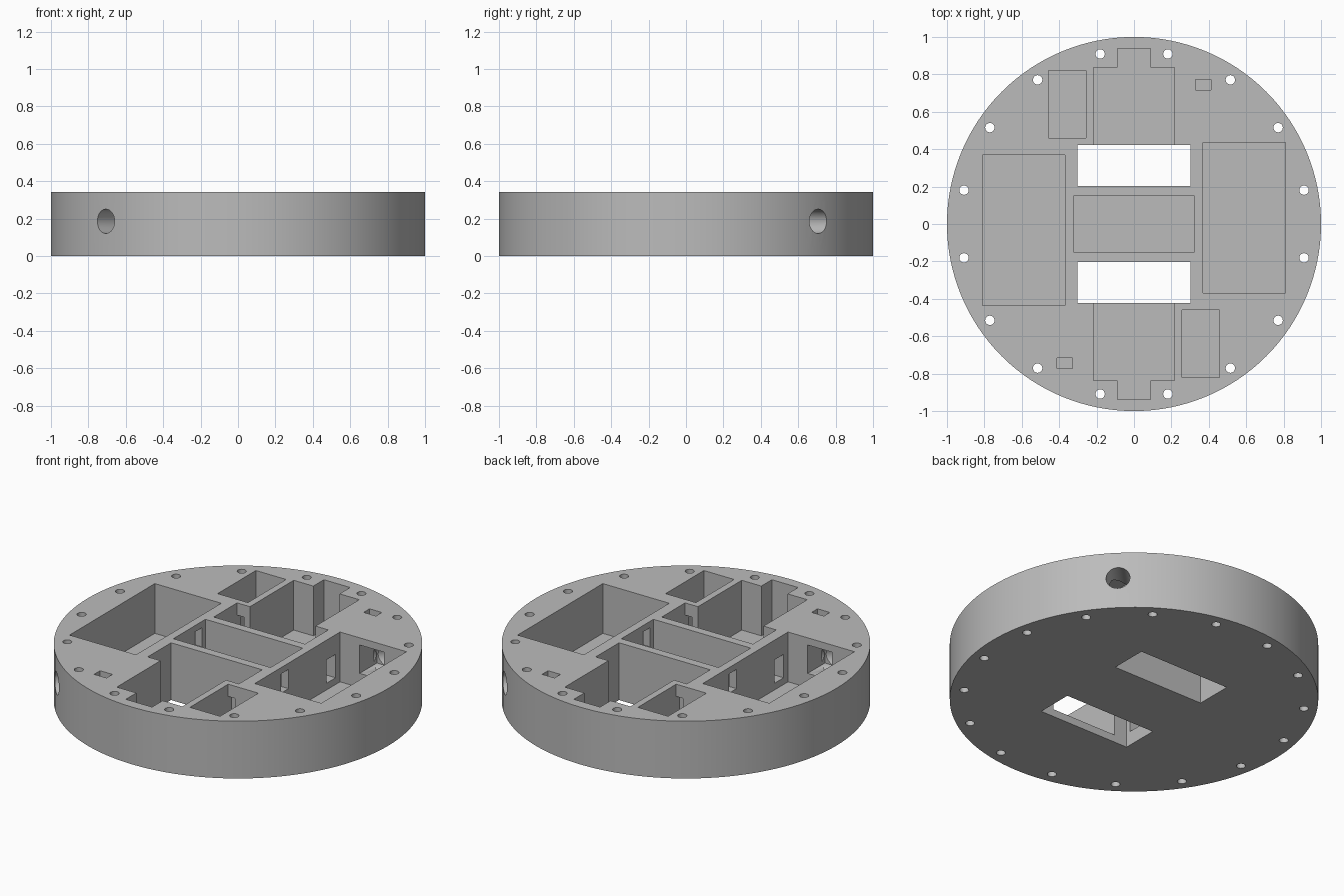
import bpy
from math import pi, sin, cos, radians
from mathutils import Vector

default = bpy.data.objects.get("Cube")
if default:
    bpy.data.objects.remove(default, do_unlink=True)

HEIGHT = 0.343
FLOOR = 0.045
TOP = HEIGHT + 0.1

grey = bpy.data.materials.new("plain_grey")
grey.use_nodes = True
grey.diffuse_color = (0.5, 0.5, 0.5, 1)
grey.node_tree.nodes["Principled BSDF"].inputs["Base Color"].default_value = (0.5, 0.5, 0.5, 1)

cutters = []


def cylinder(name, radius, depth, location, sides, rotation=(0, 0, 0)):
    bpy.ops.mesh.primitive_cylinder_add(vertices=sides, radius=radius, depth=depth,
                                        location=location, rotation=rotation)
    obj = bpy.context.object
    obj.name = name
    return obj


def box_pair(name, x, y, z=(FLOOR, TOP)):
    """Box cutter between limits, with its half-turn twin."""
    for sign in (1, -1):
        centre = Vector((sign * sum(x) / 2, sign * sum(y) / 2, sum(z) / 2))
        bpy.ops.mesh.primitive_cube_add(size=1, location=centre)
        obj = bpy.context.object
        obj.name = name
        obj.scale = (x[1] - x[0], y[1] - y[0], z[1] - z[0])
        cutters.append(obj)


# Solid round base
base = cylinder("round_chassis", 1, HEIGHT, (0, 0, HEIGHT / 2), 128)
base.data.materials.append(grey)

# Pockets open at the top
box_pair("side_pocket", (0.37, 0.81), (-0.37, 0.437))
box_pair("drive_pocket", (-0.217, 0.217), (0.40, 0.837))
box_pair("drive_notch", (-0.087, 0.087), (0.80, 0.937))
box_pair("small_pocket", (-0.457, -0.257), (0.46, 0.822))
box_pair("switch_slot", (0.33, 0.412), (0.717, 0.773), (HEIGHT - 0.1, TOP))

# Windows right through the floor
box_pair("floor_window", (-0.302, 0.302), (0.202, 0.423), (-0.1, TOP))

# Central pocket (only one, so drop its twin)
box_pair("centre_pocket", (-0.322, 0.322), (-0.152, 0.152))
bpy.data.objects.remove(cutters.pop(), do_unlink=True)

# Passages through the inner walls
box_pair("window_passage", (0.28, 0.39), (0.31, 0.395), (0.085, 0.225))
box_pair("centre_passage", (0.30, 0.39), (-0.12, -0.05), (0.19, 0.305))
box_pair("corner_passage", (0.257, 0.302), (-0.48, -0.40), (0.09, 0.27))
box_pair("port_passage", (0.50, 0.66), (0.42, 0.60), (0.13, 0.30))

# Round ports in the rim
for angle in (radians(45), radians(225)):
    cutters.append(cylinder("rim_port", 0.065, 0.32,
                            (0.92 * cos(angle), 0.92 * sin(angle), 0.186),
                            32, (0, pi / 2, angle)))

# Ring of screw holes
for i in range(16):
    angle = (i + 0.5) * pi / 8
    cutters.append(cylinder("screw_hole", 0.025, 1,
                            (0.927 * cos(angle), 0.927 * sin(angle), 0), 20))

# Cut everything out of the base
for cutter in cutters:
    cutter.hide_render = True
    mod = base.modifiers.new(cutter.name, "BOOLEAN")
    mod.operation = "DIFFERENCE"
    mod.solver = "EXACT"
    mod.object = cutter
bpy.context.view_layer.update()
graph = bpy.context.evaluated_depsgraph_get()
result = bpy.data.meshes.new_from_object(base.evaluated_get(graph))
base.modifiers.clear()
base.data = result
for cutter in cutters:
    bpy.data.objects.remove(cutter, do_unlink=True)

# One flat colour, smooth rim and holes
result.materials.clear()
result.materials.append(grey)
for face in result.polygons:
    face.material_index = 0
bpy.ops.object.select_all(action="DESELECT")
base.select_set(True)
bpy.context.view_layer.objects.active = base
bpy.ops.object.shade_smooth_by_angle(angle=radians(30))
